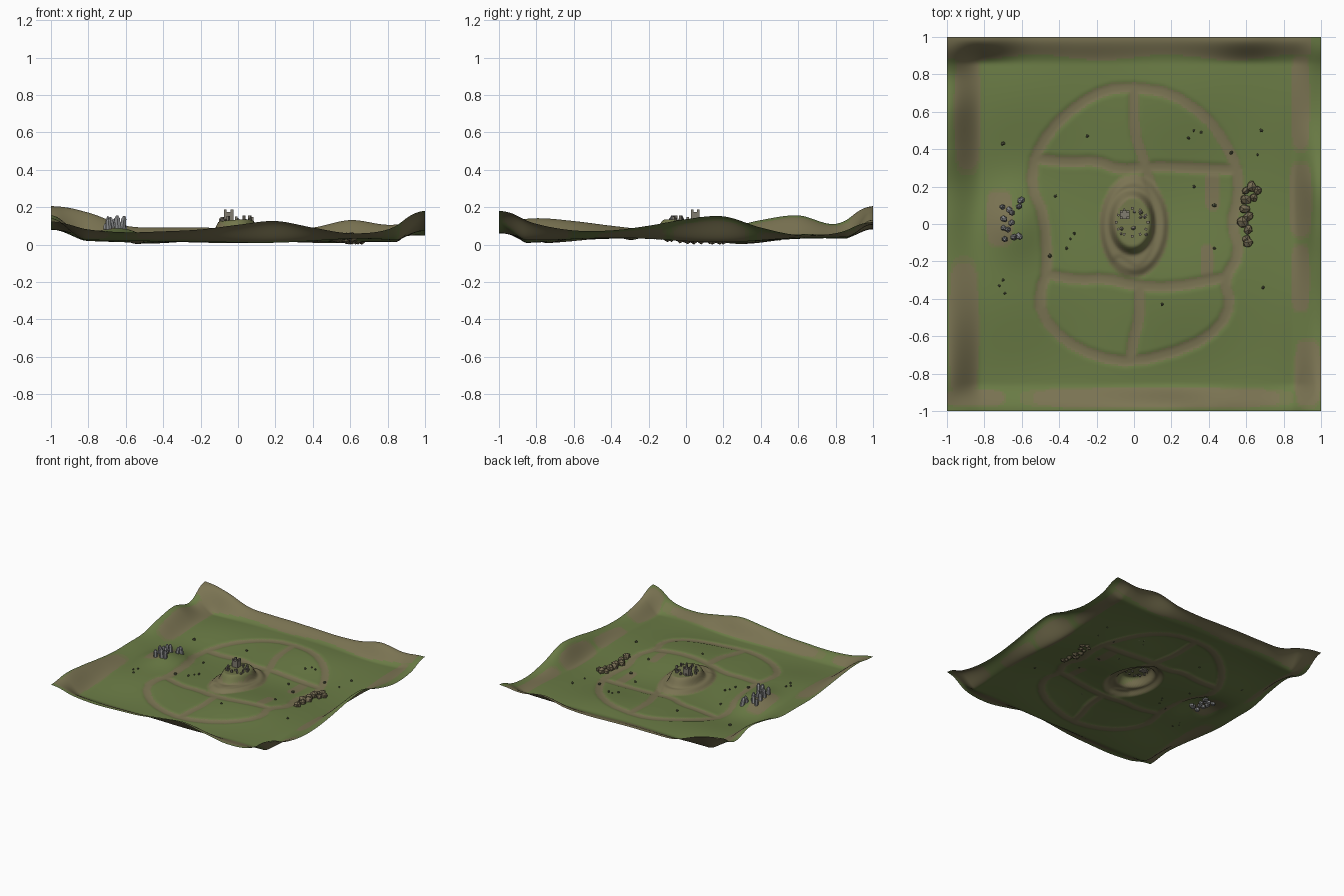
import bpy, bmesh, math, random
from mathutils import Matrix, Vector

old = bpy.data.objects.get("Cube")
if old:
    bpy.data.objects.remove(old, do_unlink=True)
rng = random.Random(4)


def material(name, r, g, b):
    mat = bpy.data.materials.new(name)
    mat.use_nodes = True
    mat.diffuse_color = (r, g, b, 1)
    mat.node_tree.nodes["Principled BSDF"].inputs["Base Color"].default_value = (r, g, b, 1)
    return mat


grass = material("grass_green", .145, .2, .06)
dry = material("dry_grass", .17, .185, .07)
dirt = material("path_tan", .2, .178, .088)
bank = material("bank_tan", .195, .172, .085)
crystal = material("standing_stone_grey", .27, .275, .28)
boulder = material("boulder_brown", .18, .15, .085)
masonry = material("ruin_grey", .22, .2, .16)
shrub = material("shrub_dark", .1, .11, .06)


def smooth(t):
    t = max(0, min(1, t))
    return t * t * (3 - 2 * t)


def profile(values, t):
    """Smooth curve through evenly spaced heights from -1 to 1."""
    last = len(values) - 1
    u = (t + 1) / 2 * last
    i = max(0, min(last - 1, int(u)))
    a, b, c, d = (values[max(0, min(last, i + k))] for k in (-1, 0, 1, 2))
    f = u - i
    return b + f * (c - a + f * (2 * a - 5 * b + 4 * c - d + f * (3 * (b - c) + d - a))) / 2


def rounded(points, closed=False):
    """Cut the corners of a path and return its segments."""
    pts = [Vector(p) for p in points]
    if closed:
        pts.append(pts[0])
    out = [pts[0]]
    for a, b in zip(pts, pts[1:]):
        out += [a.lerp(b, .25), a.lerp(b, .75)]
    out.append(out[1] if closed else pts[-1])
    if closed:
        out.pop(0)
    return [(a.x, a.y, b.x - a.x, b.y - a.y) for a, b in zip(out, out[1:]) if (b - a).length > 0]


# Footpaths: outer loop, two cross tracks, two spurs and the mound track
outer_loop = [(0, .73), (.2, .7), (.38, .58), (.48, .45), (.55, .3), (.56, .15), (.52, 0),
              (.57, -.15), (.48, -.3), (.52, -.42), (.46, -.55), (.3, -.66), (0, -.74),
              (-.2, -.71), (-.38, -.62), (-.5, -.48), (-.5, -.35), (-.46, -.25), (-.48, .05),
              (-.55, .2), (-.53, .36), (-.45, .5), (-.3, .64), (-.15, .72)]
north_track = [(-.53, .35), (-.35, .33), (-.2, .34), (-.08, .29), (.1, .31), (.3, .3), (.55, .29)]
south_track = [(-.46, -.27), (-.3, -.3), (-.15, -.29), (0, -.33), (.2, -.34), (.47, -.29)]
north_spur = [(0, .73), (0, .5), (.04, .37), (.08, .25), (.13, .08), (.14, -.08), (.1, -.2),
              (.02, -.27), (-.08, -.2)]
south_spur = [(.03, -.33), (.03, -.5), (0, -.6), (-.02, -.73)]
segments = rounded(outer_loop, True)
for track in (north_track, south_track, north_spur, south_spur):
    segments += rounded(track)


def path_distance(x, y):
    best = 1
    for ax, ay, dx, dy in segments:
        px, py = x - ax, y - ay
        if abs(px) < .2 and abs(py) < .2:
            t = max(0, min(1, (px * dx + py * dy) / (dx * dx + dy * dy)))
            best = min(best, math.hypot(px - t * dx, py - t * dy))
    return best


# Heights of the four raised borders
front_rim = [.13, .09, .075, .08, .09, .115, .135, .1, .07, .09, .19]
back_rim = [.215, .18, .11, .1, .1, .095, .09, .1, .14, .115, .13]
left_rim = [.19, .12, .085, .085, .11, .145, .16, .1, .06, .07, .13]
right_rim = [.13, .15, .135, .11, .09, .09, .095, .14, .165, .12, .215]


def mound_radius(x, y):
    return math.hypot(x / .18, (y + .01) / .27)


def height(x, y):
    # Rolling meadow with broad ridges north and south of the mound
    z = .042 + .022 * math.sin(6 * y - 2.7) * (.7 + .3 * math.cos(7 * x - 2))
    z += .01 * math.sin(5 * x + 2 * y + .5)
    # Stone knoll
    z += .07 * math.exp(-((x + .64) / .16) ** 2 - ((y - .01) / .19) ** 2)
    # Mound with a low terrace and a steep plateau
    z += .03 * smooth((1.05 - mound_radius(x, y)) / .22)
    z += .065 * smooth((1.3 - math.hypot((x + .01) / .1, (y - .01) / .14)) / .4)
    z -= .007 * smooth(1.3 - path_distance(x, y) / .035)
    # Blend into the rims
    wx = smooth((x - .84) / .15 if x > 0 else (-x - .81) / .19)
    wy = smooth((abs(y) - .85) / .14)
    side = profile(left_rim if x > 0 else right_rim, y)
    end = profile(back_rim if y > 0 else front_rim, x)
    return (z * (1 - wx) * (1 - wy) + side * wx * (1 - wy) + end * wy * (1 - wx)
            + (side + end) / 2 * wx * wy)


# Bare earth patches: centre and radii
patches = [(-.89, .6, .07, .32), (-.91, -.57, .08, .38), (.89, .65, .05, .26),
           (.89, .13, .06, .2), (.89, -.29, .05, .18), (.12, -.93, .7, .055),
           (-.85, -.93, .16, .045), (.93, -.8, .07, .18), (-.72, .03, .07, .15),
           (.42, .18, .04, .11), (.39, -.2, .035, .09)]


def ground_colour(x, y):
    d = path_distance(x, y)
    if d < .025:
        return 2
    edge = .89 + .015 * math.sin(9 * x)
    # Fourth-power distance gives the patches blunt ends
    nearest = min(((x - a) / rx) ** 4 + ((y - b) / ry) ** 4 for a, b, rx, ry in patches)
    if nearest < .8 or .55 < mound_radius(x, y) < 1 or (y > edge and x < .95):
        return 3
    if d < .032 or nearest < 1.2 or mound_radius(x, y) < 1.06:
        return 1
    return 0


def finish(bm, name, mats):
    mesh = bpy.data.meshes.new(name)
    bm.to_mesh(mesh)
    bm.free()
    for mat in mats:
        mesh.materials.append(mat)
    obj = bpy.data.objects.new(name, mesh)
    bpy.context.collection.objects.link(obj)


# Terrain sheet
bm = bmesh.new()
bmesh.ops.create_grid(bm, x_segments=190, y_segments=190, size=1)
for v in bm.verts:
    v.co.z = height(v.co.x, v.co.y)
floor = min(v.co.z for v in bm.verts) - .004
for v in bm.verts:
    v.co.z -= floor
for f in bm.faces:
    c = f.calc_center_median()
    f.material_index = ground_colour(c.x, c.y)
    f.smooth = True
finish(bm, "terrain", [grass, dry, dirt, bank])


def ground(x, y):
    return height(x, y) - floor


def add_rock(bm, x, y, r, lift=.3):
    """A jittered faceted stone resting on the ground."""
    place = Matrix.Translation((x, y, max(r, ground(x, y) + r * lift)))
    place = place @ Matrix.Rotation(rng.uniform(0, 6), 4, "Z") @ Matrix.Diagonal((1, .85, .9, 1))
    made = bmesh.ops.create_icosphere(bm, subdivisions=1, radius=r, matrix=place)
    for v in made["verts"]:
        v.co += Vector((rng.uniform(-1, 1), rng.uniform(-1, 1), rng.uniform(-1, 0))) * r * .12


def add_box(bm, x, y, z, sx, sy, sz, turn=0):
    place = Matrix.Translation((x, y, z + sz / 2)) @ Matrix.Rotation(turn, 4, "Z")
    bmesh.ops.create_cube(bm, size=1, matrix=place @ Matrix.Diagonal((sx, sy, sz, 1)))


# Standing stones: tilted six-sided shafts with blunt tips
bm = bmesh.new()
for x, y in [(-.7, .09), (-.67, .08), (-.65, .06), (-.62, .09), (-.6, .13), (-.7, .03),
             (-.7, -.02), (-.67, -.03), (-.64, -.07), (-.62, -.06), (-.69, -.08), (-.65, .01)]:
    tall, r = rng.uniform(.065, .09), rng.uniform(.015, .02)
    lean = Matrix.Rotation(rng.uniform(-.2, .2), 4, "X") @ Matrix.Rotation(rng.uniform(-.2, .2), 4, "Y")
    place = Matrix.Translation((x, y, ground(x, y) - .02)) @ lean
    for r1, r2, low, high in ((r, r * .85, 0, tall * .8), (r * .85, r * .35, tall * .8, tall)):
        bmesh.ops.create_cone(bm, cap_ends=True, segments=6, radius1=r1, radius2=r2, depth=high - low,
                              matrix=place @ Matrix.Translation((0, 0, (low + high) / 2)))
finish(bm, "standing_stones", [crystal])

# Boulder field
bm = bmesh.new()
for x, y in [(.6, .18), (.63, .2), (.66, .18), (.6, .13), (.64, .14), (.59, .08), (.61, .04),
             (.58, .01), (.61, -.03), (.6, -.08), (.61, -.1)]:
    add_rock(bm, x, y, rng.uniform(.024, .036))
finish(bm, "boulders", [boulder])

# Scattered shrubs and small stones
bm = bmesh.new()
for x, y in [(-.25, .47), (.29, .46), (.32, .5), (.36, .49), (.68, .5), (.66, .37), (.32, .2),
             (.43, .1), (-.42, .15), (-.32, -.05), (-.34, -.08), (-.36, -.13), (-.45, -.17),
             (-.7, -.3), (-.72, -.33), (-.69, -.37), (.69, -.34), (.15, -.43), (.43, -.13),
             (.52, .38), (-.7, .43)]:
    add_rock(bm, x, y, rng.uniform(.007, .014), .5)
finish(bm, "shrubs", [shrub])

# Ruined tower with corner merlons
bm = bmesh.new()
tx, ty = -.05, .05
base = ground(tx, ty)
add_box(bm, tx, ty, base - .01, .05, .045, .06)
for sx in (-1, 1):
    for sy in (-1, 1):
        add_box(bm, tx + sx * .018, ty + sy * .016, base + .05, .014, .013, .014)
finish(bm, "ruined_tower", [masonry])

# Broken wall ring of posts and rubble
bm = bmesh.new()
for i in range(12):
    a = i / 12 * math.tau
    x, y = -.01 + .085 * math.cos(a), .01 + .075 * math.sin(a)
    add_box(bm, x, y, ground(x, y) - .01, .014, .012, rng.uniform(.02, .038), a)
for i in range(8):
    add_rock(bm, rng.uniform(-.07, .07), rng.uniform(-.07, .09), rng.uniform(.007, .014))
finish(bm, "ruined_wall", [masonry])
